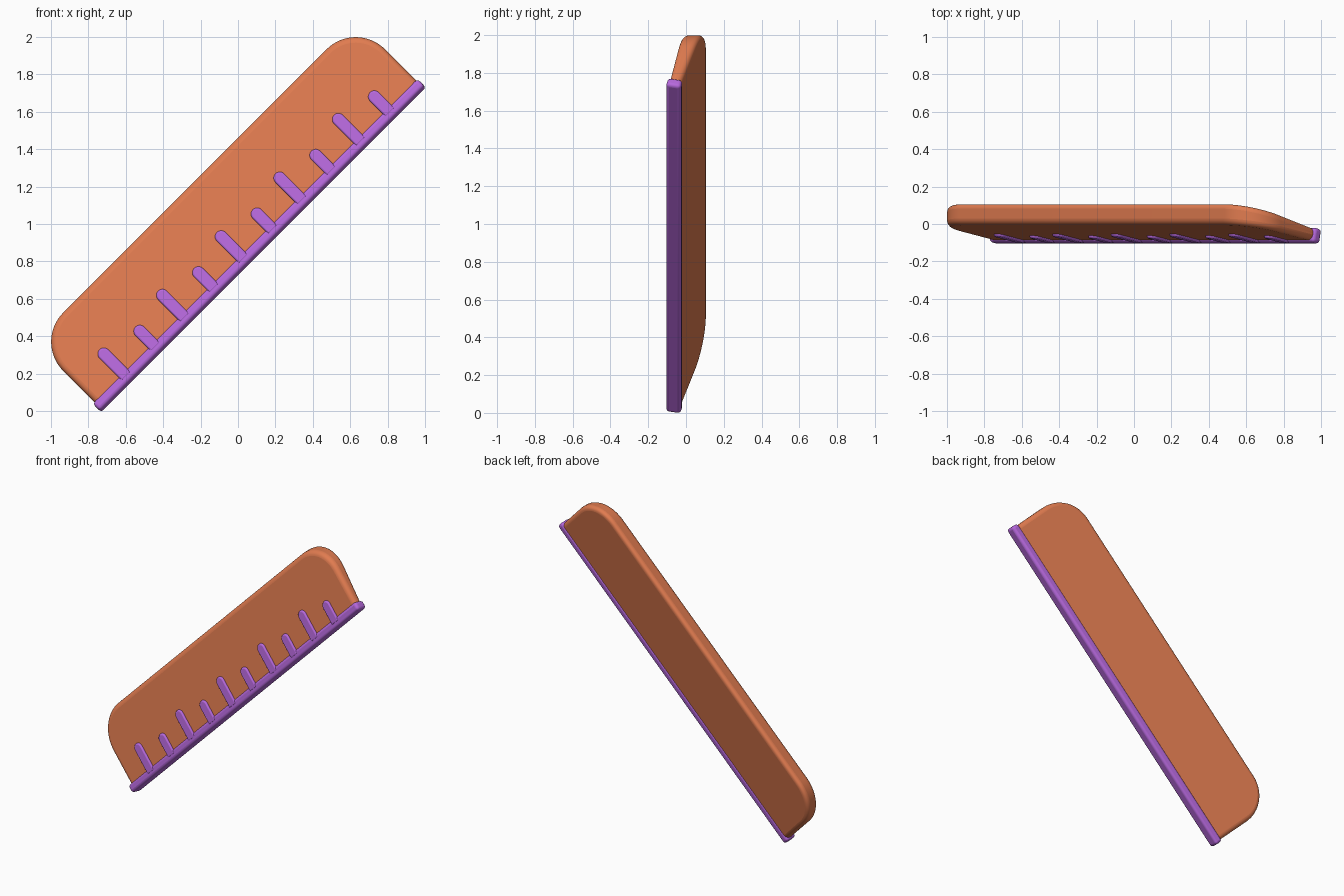
import bpy, bmesh
from math import sin, cos, pi, sqrt

if "Cube" in bpy.data.objects:
    bpy.data.objects.remove(bpy.data.objects["Cube"])

R2 = sqrt(2)
T0 = 0.725           # z - x along the lower long edge


def pt(u, v, y):
    """u runs up the 45 degree length, v across the width, y is depth."""
    s, t = u * R2, T0 + v * R2
    return ((s - t) / 2, y, (s + t) / 2)


def front(v):
    return -0.094 + 0.186 * (v - 0.02)


def back(v):
    return -0.030 + 0.284 * (v - 0.02)


def material(name, color):
    m = bpy.data.materials.new(name)
    m.diffuse_color = color
    m.use_nodes = True
    m.node_tree.nodes["Principled BSDF"].inputs["Base Color"].default_value = m.diffuse_color
    return m


def prism(name, loop_a, loop_b, mat, bevel, segments):
    """Solid between two matching loops, with rounded rims."""
    bm = bmesh.new()
    a = [bm.verts.new(p) for p in loop_a]
    b = [bm.verts.new(p) for p in loop_b]
    n = len(a)
    bm.faces.new(a)
    bm.faces.new(b[::-1])
    for i in range(n):
        j = (i + 1) % n
        bm.faces.new((a[j], a[i], b[i], b[j]))
    bmesh.ops.recalc_face_normals(bm, faces=bm.faces)
    me = bpy.data.meshes.new(name)
    bm.to_mesh(me)
    bm.free()
    ob = bpy.data.objects.new(name, me)
    bpy.context.collection.objects.link(ob)
    me.materials.append(mat)
    mod = ob.modifiers.new("rounding", 'BEVEL')
    mod.width = bevel
    mod.segments = segments
    mod.limit_method = 'ANGLE'
    mod.angle_limit = 0.7
    mod.harden_normals = False
    bpy.ops.object.select_all(action='DESELECT')
    ob.select_set(True)
    bpy.context.view_layer.objects.active = ob
    bpy.ops.object.shade_smooth_by_angle(angle=0.7)
    return ob


def arc(cu, cv, r, a0, a1, n):
    return [(cu + r * cos(a0 + (a1 - a0) * i / n),
             cv + r * sin(a0 + (a1 - a0) * i / n)) for i in range(n + 1)]


orange = material("orange", (0.75, 0.20, 0.08, 1))
purple = material("purple", (0.47, 0.14, 0.72, 1))

# Wedge-shaped body with two large rounded corners
U0, U1, V0, V1, R = -0.72 / R2, 2.72 / R2, 0.02, 0.52, 0.22
outline = [(U0, V0), (U1, V0)]
outline += arc(U1 - R, V1 - R, R, 0, pi / 2, 16)
outline += arc(U0 + R, V1 - R, R, pi / 2, pi, 16)
prism("ruler_body", [pt(u, v, front(v)) for u, v in outline],
      [pt(u, v, back(v)) for u, v in outline], orange, 0.03, 5)

# Edge strip along the lower long side, tilted with the body
tilt, hw, hd = 0.21, 0.028, 0.040
section = [(0.032 + a * hw * cos(tilt) - b * hd * sin(tilt),
            -0.062 + a * hw * sin(tilt) + b * hd * cos(tilt))
           for a, b in ((-1, -1), (1, -1), (1, 1), (-1, 1))]
prism("edge_strip", [pt(-0.738 / R2, v, y) for v, y in section],
      [pt(2.735 / R2, v, y) for v, y in section], purple, 0.018, 4)

# Raised graduation marks, alternating long and short
for i in range(10):
    u = (-0.412 + 0.3135 * i) / R2
    tip = 0.16 if i % 2 else 0.21
    r = 0.033
    shape = [(u - r, 0.04), (u + r, 0.04)] + arc(u, tip, r, 0, pi, 14)
    prism(f"mark_{i + 1}", [pt(a, v, front(v) - 0.013) for a, v in shape],
          [pt(a, v, front(v) + 0.02) for a, v in shape], purple, 0.009, 3)
